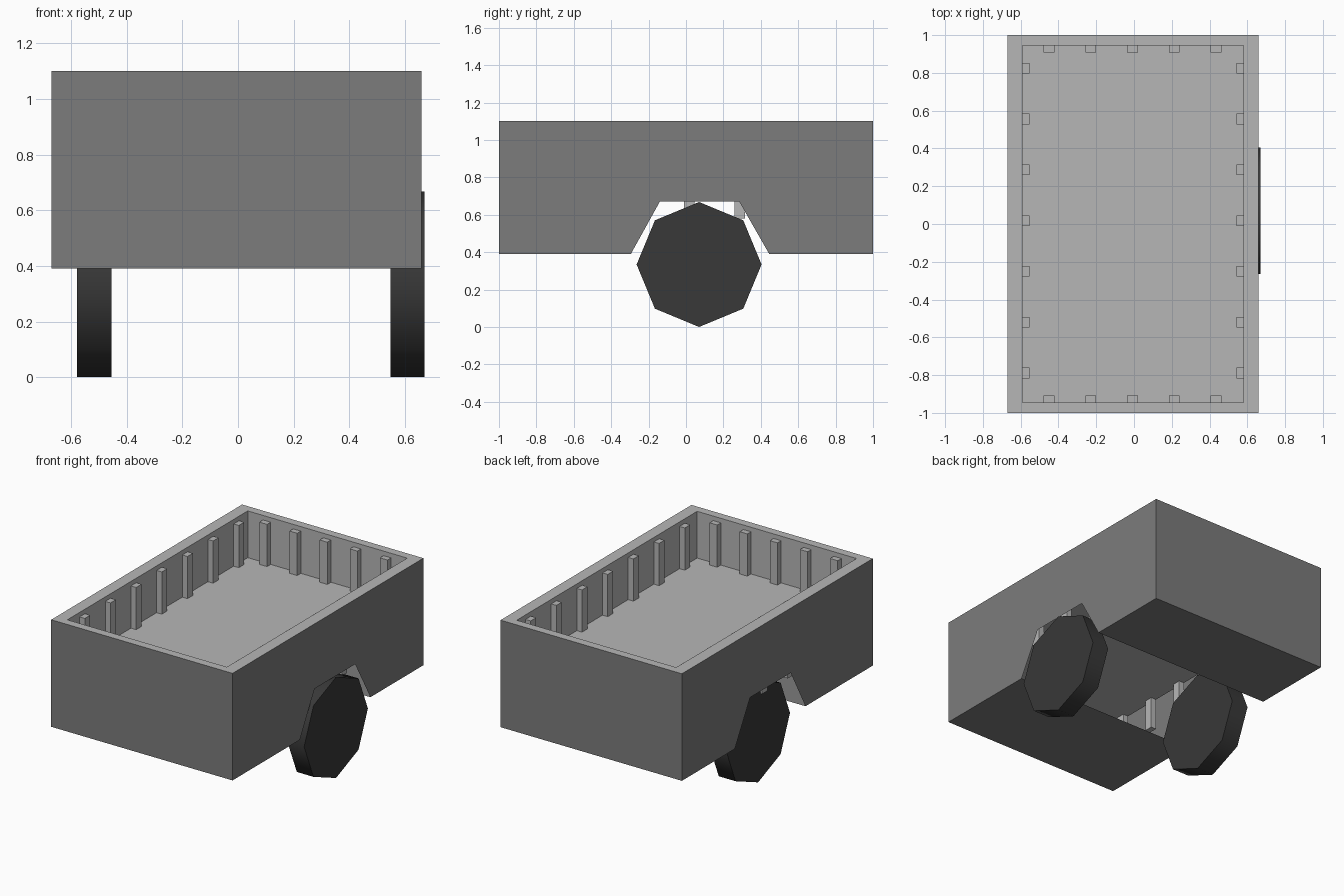
import bpy, bmesh, math
from mathutils import Matrix

if "Cube" in bpy.data.objects:
    bpy.data.objects.remove(bpy.data.objects["Cube"])

CX = -0.005                       # body is slightly off centre
HX, HY = 0.665, 1.0               # outer half sizes
IX, IY = 0.585, 0.945             # inner half sizes
Z0, Z1, ZF = 0.39, 1.10, 0.79     # underside, rim, floor


def material(name, v):
    m = bpy.data.materials.new(name)
    m.diffuse_color = (v, v, v, 1)
    m.use_nodes = True
    m.node_tree.nodes["Principled BSDF"].inputs["Base Color"].default_value = m.diffuse_color
    return m


dark = material("dark grey", 0.20)
light = material("light grey", 0.47)
rubber = material("tyre black", 0.040)


def finish(bm, name, mat):
    me = bpy.data.meshes.new(name)
    bm.to_mesh(me)
    bm.free()
    me.materials.append(mat)
    ob = bpy.data.objects.new(name, me)
    bpy.context.collection.objects.link(ob)
    return ob


def face(bm, pts):
    return bm.faces.new([bm.verts.new(p) for p in pts])


# Outer shell: thin sheets, with a wheel arch in each side and an open gap below
bm = bmesh.new()
profile = [(-HY, Z0), (-0.295, Z0), (-0.14, 0.67), (0.285, 0.67),
           (0.445, Z0), (HY, Z0), (HY, Z1), (-HY, Z1)]
x0, x1 = CX - HX, CX + HX
face(bm, [(x1, y, z) for y, z in profile])
face(bm, [(x0, y, z) for y, z in reversed(profile)])
face(bm, [(x0, -HY, Z0), (x1, -HY, Z0), (x1, -HY, Z1), (x0, -HY, Z1)])
face(bm, [(x1, HY, Z0), (x0, HY, Z0), (x0, HY, Z1), (x1, HY, Z1)])
for ya, yb in ((-HY, -0.295), (0.445, HY)):
    face(bm, [(x0, ya, Z0), (x0, yb, Z0), (x1, yb, Z0), (x1, ya, Z0)])
bmesh.ops.remove_doubles(bm, verts=bm.verts, dist=1e-5)
finish(bm, "outer_shell", dark)

# Inner tray: rim, inner walls and floor
bm = bmesh.new()


def ring(hx, hy, z):
    return [bm.verts.new((CX + sx * hx, sy * hy, z))
            for sx, sy in ((-1, -1), (1, -1), (1, 1), (-1, 1))]


rings = [ring(HX, HY, Z1), ring(IX, IY, Z1), ring(IX, IY, ZF)]
for a, b in zip(rings, rings[1:]):
    for i in range(4):
        j = (i + 1) % 4
        bm.faces.new((a[i], a[j], b[j], b[i]))
bm.faces.new(rings[-1])
finish(bm, "inner_tray", light)

# Upright posts along the inner walls
bm = bmesh.new()
PB, PT, W, D = 0.58, 1.07, 0.056, 0.038


def post(x, y, sx, sy):
    bmesh.ops.create_cube(bm, size=1, matrix=Matrix.Translation((x, y, (PB + PT) / 2))
                          @ Matrix.Diagonal((sx, sy, PT - PB, 1)))


for s in (-1, 1):
    for i in range(7):
        post(CX + s * (IX - D / 2), 0.018 + (i - 3) * 0.269, D, W)
    for i in range(5):
        post(-0.008 + (i - 2) * 0.221, s * (IY - D / 2), W, D)
finish(bm, "wall_posts", light)

# Eight-sided wheels with softly shaded tread
R = 0.334
for name, xa, xb in (("left_wheel", -0.578, -0.455), ("right_wheel", 0.548, 0.67)):
    bm = bmesh.new()
    loops = [[bm.verts.new((x, 0.07 + R * math.sin(k * math.pi / 4),
                            R + R * math.cos(k * math.pi / 4))) for k in range(8)]
             for x in (xa, xb)]
    a, b = loops
    for i in range(8):
        j = (i + 1) % 8
        bm.faces.new((a[i], a[j], b[j], b[i])).smooth = True
    for cap in loops:
        f = bm.faces.new(cap)
        for e in f.edges:
            e.smooth = False
    bmesh.ops.recalc_face_normals(bm, faces=bm.faces)
    finish(bm, name, rubber)
